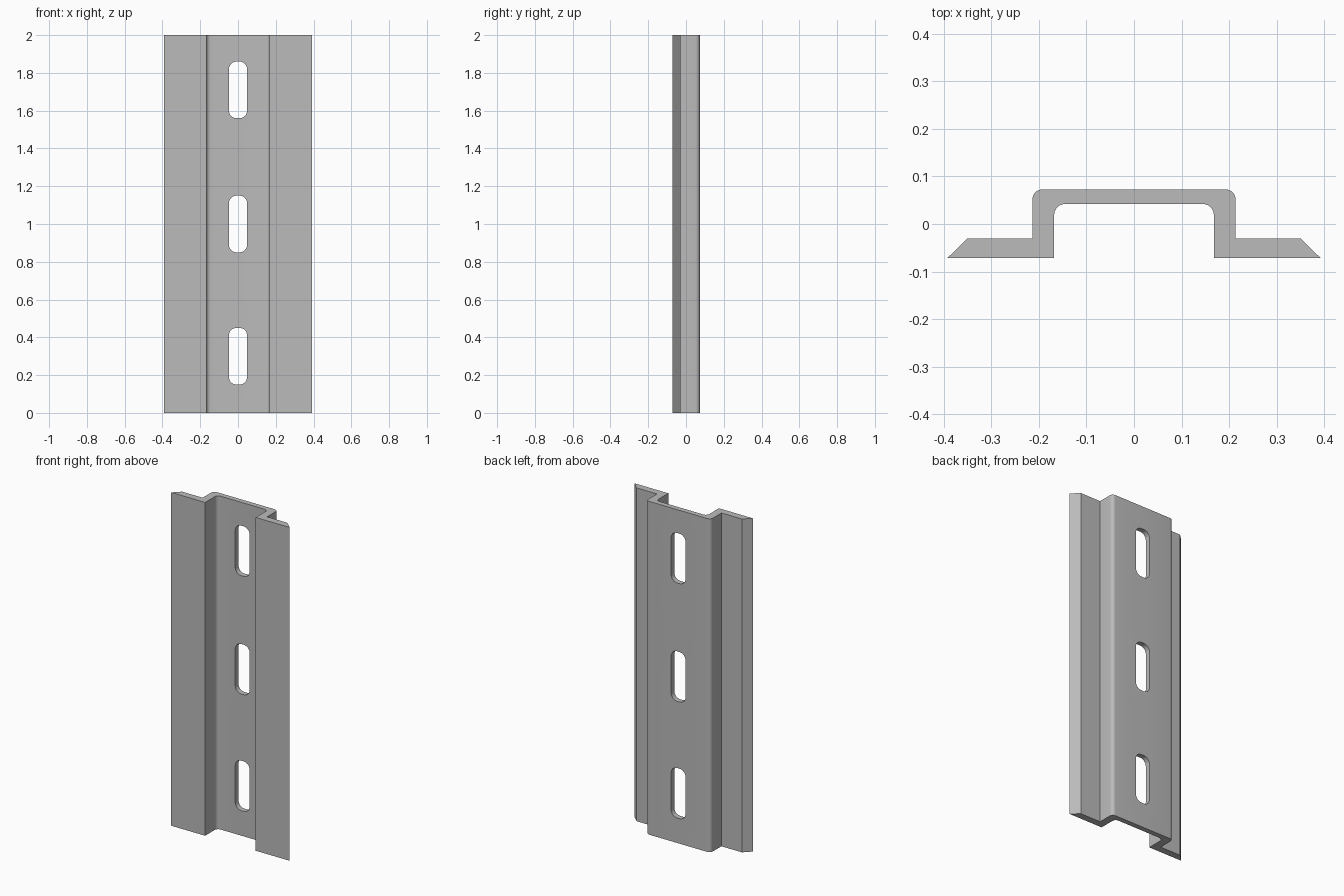
import bpy
import bmesh
from math import sin, cos, radians
from mathutils import Vector

cube = bpy.data.objects.get("Cube")
if cube:
    bpy.data.objects.remove(cube, do_unlink=True)

LENGTH = 2.0

steel = bpy.data.materials.new("grey steel")
steel.use_nodes = True
grey = (0.5, 0.5, 0.5, 1)
steel.diffuse_color = grey
steel.node_tree.nodes["Principled BSDF"].inputs["Base Color"].default_value = grey


def arc(cx, cy, r, start, end, steps=8):
    """Points along a circular arc, angles in degrees."""
    angles = [radians(start + (end - start) * i / steps) for i in range(steps + 1)]
    return [(cx + r * cos(a), cy + r * sin(a)) for a in angles]


def prism(name, points, offset):
    """Extrude a closed 3D outline into a solid."""
    bm = bmesh.new()
    face = bm.faces.new([bm.verts.new(p) for p in points])
    ext = bmesh.ops.extrude_face_region(bm, geom=[face])
    moved = [g for g in ext["geom"] if isinstance(g, bmesh.types.BMVert)]
    bmesh.ops.translate(bm, vec=Vector(offset), verts=moved)
    bmesh.ops.recalc_face_normals(bm, faces=bm.faces)
    mesh = bpy.data.meshes.new(name)
    bm.to_mesh(mesh)
    bm.free()
    mesh.materials.append(steel)
    obj = bpy.data.objects.new(name, mesh)
    bpy.context.collection.objects.link(obj)
    return obj


# Hat-shaped rail section: inner channel, bevelled flange, outer channel
half = arc(0.145, 0.019, 0.023, 90, 0)
half += [(0.168, -0.072), (0.393, -0.072), (0.35, -0.03), (0.214, -0.03)]
half += arc(0.192, 0.051, 0.022, 0, 90)
section = half + [(-x, y) for x, y in reversed(half)]
rail = prism("mounting_rail", [(x, y, 0) for x, y in section], (0, 0, LENGTH))

# Rounded slots through the web
W, H, R = 0.048, 0.15, 0.04
for i, z in enumerate((0.3, 1.0, 1.71)):
    outline = []
    for sx, sz, a in ((1, 1, 0), (-1, 1, 90), (-1, -1, 180), (1, -1, 270)):
        outline += arc(sx * (W - R), z + sz * (H - R), R, a, a + 90)
    cutter = prism(f"slot_cutter_{i + 1}", [(x, 0, zz) for x, zz in outline], (0, 0.15, 0))
    cutter.hide_render = True
    cutter.hide_viewport = True
    cutter.display_type = "WIRE"
    cut = rail.modifiers.new(f"slot_{i + 1}", "BOOLEAN")
    cut.operation = "DIFFERENCE"
    cut.solver = "EXACT"
    cut.object = cutter

# Apply the cuts, then smooth only the rounded corners
bpy.context.view_layer.update()
graph = bpy.context.evaluated_depsgraph_get()
cut_mesh = bpy.data.meshes.new_from_object(rail.evaluated_get(graph))
rail.modifiers.clear()
rail.data = cut_mesh
for obj in [o for o in bpy.data.objects if o.name.startswith("slot_cutter")]:
    bpy.data.objects.remove(obj, do_unlink=True)

bpy.ops.object.select_all(action="DESELECT")
rail.select_set(True)
bpy.context.view_layer.objects.active = rail
bpy.ops.object.shade_smooth_by_angle(angle=radians(30))
